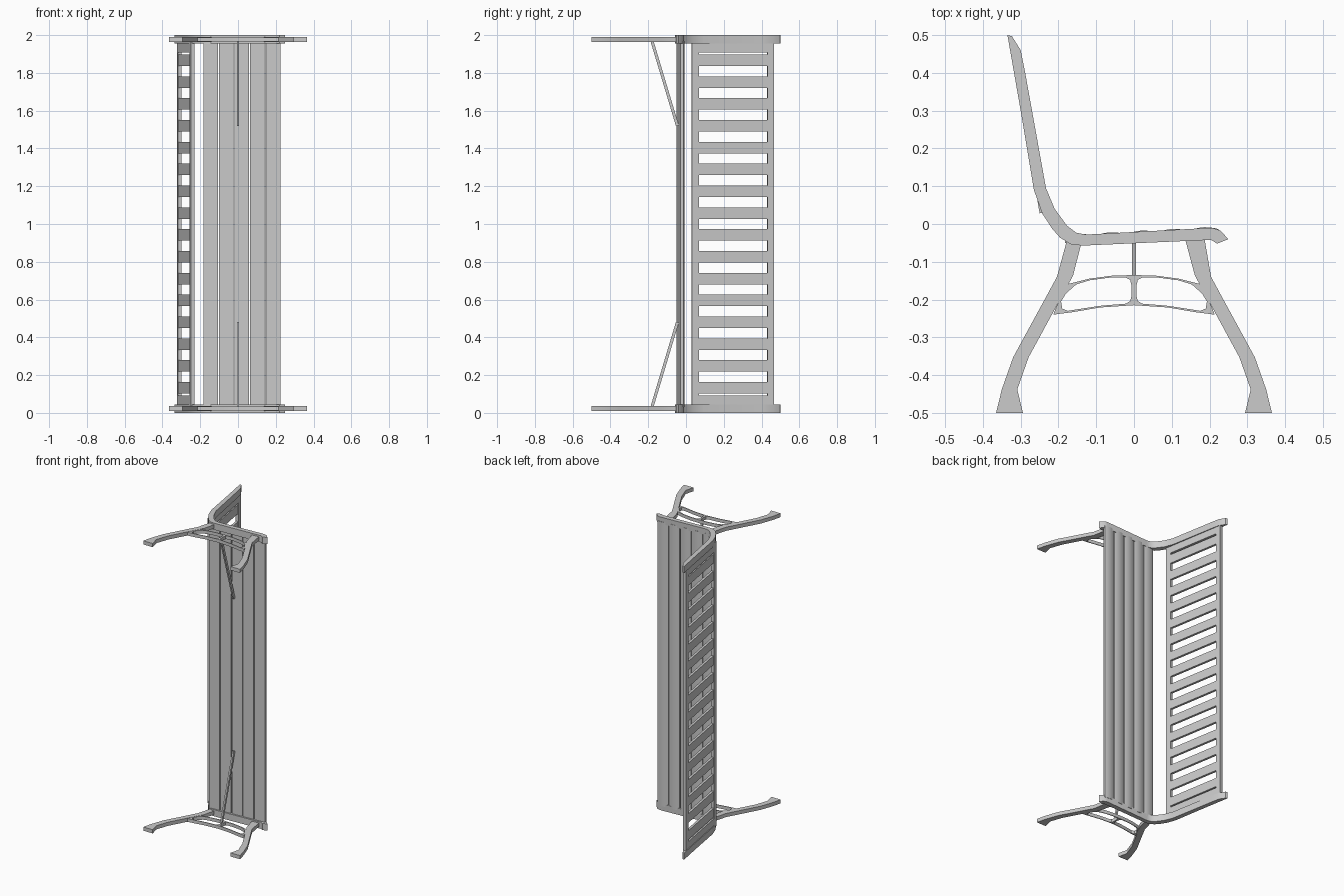
import bpy, bmesh, math
from mathutils import Matrix, Vector

if "Cube" in bpy.data.objects:
    bpy.data.objects.remove(bpy.data.objects["Cube"])

LENGTH = 2.0
GREY = (0.6, 0.6, 0.6, 1)
mat = bpy.data.materials.new("plain grey")
mat.use_nodes = True
mat.diffuse_color = GREY
for node in mat.node_tree.nodes:
    if node.type == 'BSDF_PRINCIPLED':
        node.inputs["Base Color"].default_value = GREY


def add_object(name, mesh):
    mesh.materials.clear()
    mesh.materials.append(mat)
    mesh.shade_smooth()
    mesh.set_sharp_from_angle(angle=math.radians(30))
    obj = bpy.data.objects.new(name, mesh)
    bpy.context.scene.collection.objects.link(obj)
    return obj


def plate(name, outlines, z, half):
    """Flat plate in the xy plane; any outline after the first is a hole."""
    curve = bpy.data.curves.new(name, 'CURVE')
    curve.dimensions = '2D'
    curve.fill_mode = 'BOTH'
    curve.extrude = half
    for pts in outlines:
        s = curve.splines.new('POLY')
        s.points.add(len(pts) - 1)
        for p, (x, y) in zip(s.points, pts):
            p.co = (x, y, 0, 1)
        s.use_cyclic_u = True
    temp = bpy.data.objects.new("temp", curve)
    bpy.context.scene.collection.objects.link(temp)
    bpy.context.view_layer.update()
    dg = bpy.context.evaluated_depsgraph_get()
    mesh = bpy.data.meshes.new_from_object(temp.evaluated_get(dg))
    bpy.data.objects.remove(temp)
    bm = bmesh.new()
    bm.from_mesh(mesh)
    bmesh.ops.remove_doubles(bm, verts=bm.verts, dist=1e-5)
    bmesh.ops.recalc_face_normals(bm, faces=bm.faces)
    bmesh.ops.translate(bm, verts=bm.verts, vec=(0, 0, z))
    bm.to_mesh(mesh)
    bm.free()
    return add_object(name, mesh)


def box(name, centre, size, angle=0, axis='Z'):
    bm = bmesh.new()
    m = (Matrix.Translation(centre) @ Matrix.Rotation(angle, 4, axis)
         @ Matrix.Diagonal(Vector((*size, 1))))
    bmesh.ops.create_cube(bm, size=1, matrix=m)
    mesh = bpy.data.meshes.new(name)
    bm.to_mesh(mesh)
    bm.free()
    return add_object(name, mesh)


def flip(pts):
    return [(-x, y) for x, y in pts]


# Side profiles
rail = [(-.335, .5), (-.323, .497), (-.30, .46), (-.288, .40), (-.233, .095),
        (-.21, .04), (-.177, -.005), (-.153, -.023), (-.127, -.028),
        (.206, -.01), (.228, -.017), (.25, -.04), (.22, -.052), (.204, -.042),
        (-.132, -.057), (-.165, -.055), (-.196, -.036), (-.217, -.012),
        (-.243, .028), (-.265, .09), (-.30, .30)]
leg_outer = [(-.204, -.14), (-.32, -.353), (-.35, -.438), (-.365, -.5),
             (-.294, -.5), (-.309, -.438), (-.279, -.353), (-.161, -.136)]
back_leg = [(-.178, -.045)] + leg_outer + [(-.138, -.045)]
front_leg = flip([(-.186, -.035)] + leg_outer + [(-.134, -.035)])
top_arc = [(-.18, -.16), (-.12, -.145), (-.06, -.137), (0, -.135)]
low_arc = [(-.214, -.24), (-.16, -.233), (-.09, -.221), (0, -.215)]
bracket = top_arc + flip(top_arc[-2::-1]) + flip(low_arc[:-1]) + low_arc[::-1]
hole = [(-.19, -.224), (-.193, -.205), (-.18, -.184), (-.153, -.16),
        (-.117, -.149), (-.064, -.142), (-.022, -.142), (-.01, -.148),
        (-.006, -.166), (-.006, -.188), (-.01, -.204), (-.022, -.211),
        (-.085, -.216), (-.145, -.225), (-.175, -.23)]

# End frames: rail, two legs, pierced bracket and diagonal brace
for end, sign in (("lower", 1), ("upper", -1)):
    def at(z):
        return z if sign > 0 else LENGTH - z
    plate(end + "_seat_and_back_rail", [rail], at(.0225), .0225)
    plate(end + "_back_leg", [back_leg], at(.0235), .0125)
    plate(end + "_front_leg", [front_leg], at(.0235), .0125)
    plate(end + "_leg_bracket", [bracket, hole, flip(hole)], at(.0235), .011)
    run, rise = .45, .135
    box(end + "_brace", (0, -.113, at(.255)), (.011, .016, math.hypot(run, rise)),
        -sign * math.atan2(rise, run), 'X')

# Seat slats with a gently crowned top, following the seat slope
slope = .054
pitch = .0825
for i in range(5):
    cx = -.145 + i * pitch
    cy = -.0365 + slope * (cx + .13)
    w, h = .0385, .011
    shape = [(-w, -h), (w, -h), (w, .004)]
    shape += [(w * t, h - .007 * t * t) for t in (.8, .4, 0, -.4, -.8)]
    shape.append((-w, .004))
    plate(f"seat_slat_{i + 1}",
          [[(cx + u - v * slope, cy + v + u * slope) for u, v in shape]],
          LENGTH / 2, LENGTH / 2 - .03)

# Leaning back panel: two long rails, two end strips and cross bars
lean = .171
tilt = math.atan(lean)


def back_box(name, y0, y1, z0, z1, thick):
    y = (y0 + y1) / 2
    box(name, (-.24 - lean * (y - .03), y, (z0 + z1) / 2),
        (thick, (y1 - y0) / math.cos(tilt), z1 - z0), tilt)


for name, y0, y1 in (("lower", .03, .067), ("upper", .43, .465)):
    back_box("back_" + name + "_long_rail", y0, y1, .03, LENGTH - .03, .02)
back_box("back_end_strip_1", .06, .437, .03, .092, .0195)
back_box("back_end_strip_2", .06, .437, LENGTH - .092, LENGTH - .03, .0195)
bars = 16
spacing = .1156
for i in range(bars):
    z = LENGTH / 2 + (i - (bars - 1) / 2) * spacing
    back_box(f"back_bar_{i + 1}", .06, .437, z - .0305, z + .0305, .016)
